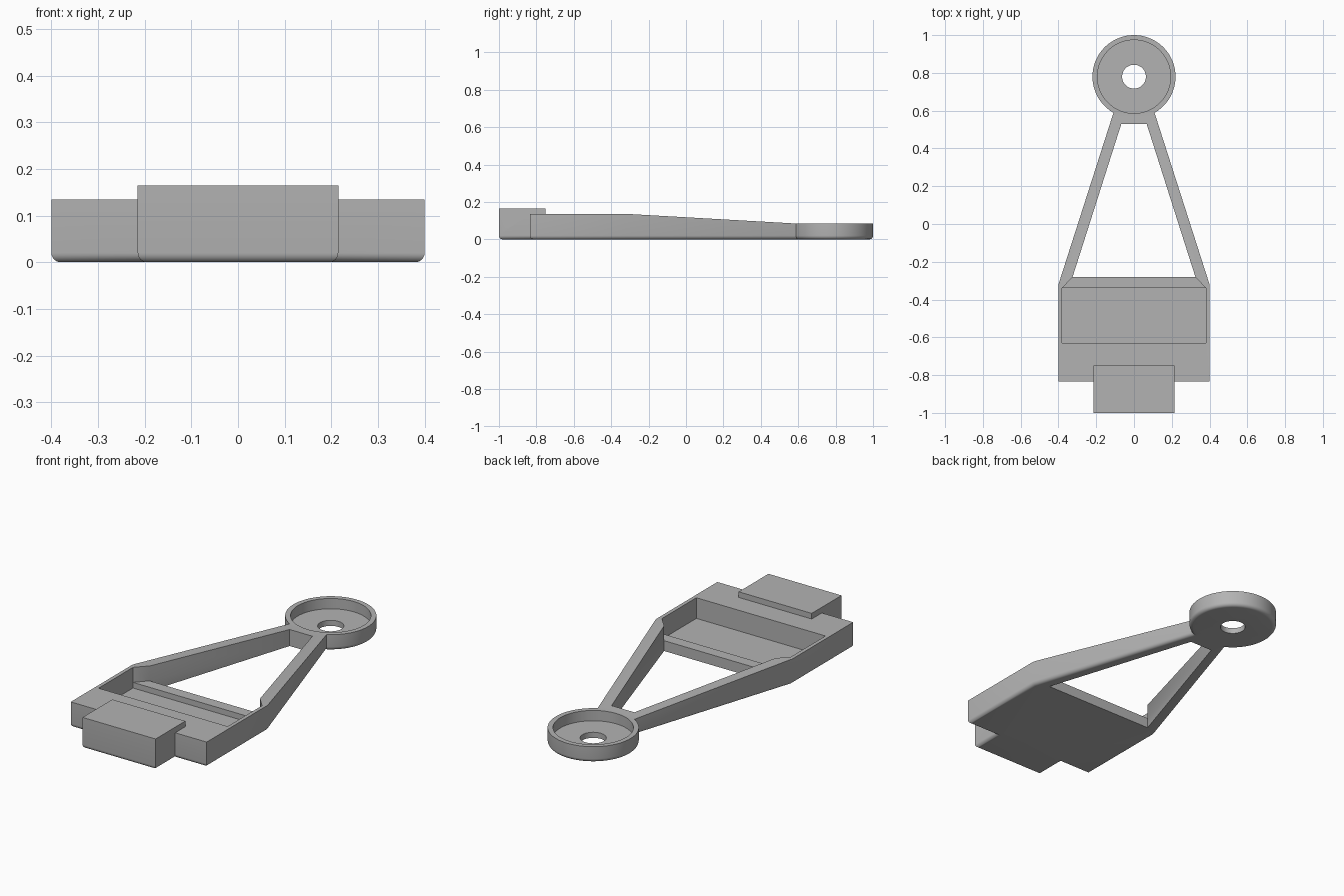
import bpy
import bmesh
import math
from mathutils import Matrix, Vector

cube = bpy.data.objects.get("Cube")
if cube:
    bpy.data.objects.remove(cube, do_unlink=True)

# One plain grey plastic
grey = bpy.data.materials.new("grey plastic")
grey.use_nodes = True
grey.diffuse_color = (0.45, 0.45, 0.45, 1)
grey.node_tree.nodes["Principled BSDF"].inputs["Base Color"].default_value = grey.diffuse_color

FILLET = 0.02
RING_Y = 0.78


def mirrored(half):
    """Close a right-hand outline with its mirror image."""
    return half + [(-x, y) for x, y in reversed(half)]


def circle(radius, y=0.0, x=0.0, sides=72):
    return [(x + radius * math.cos(i * math.tau / sides),
             y + radius * math.sin(i * math.tau / sides)) for i in range(sides)]


def prism(name, outline, low, high, fillet=0.0, turn=None):
    """Extrude an outline upward, optionally rounding its bottom rim."""
    bm = bmesh.new()
    base = bm.faces.new([bm.verts.new((x, y, low)) for x, y in outline])
    rim = list(base.edges)
    top = bmesh.ops.extrude_face_region(bm, geom=[base], use_keep_orig=True)["geom"]
    bmesh.ops.translate(bm, vec=Vector((0, 0, high - low)),
                        verts=[v for v in top if isinstance(v, bmesh.types.BMVert)])
    if fillet:
        bmesh.ops.bevel(bm, geom=rim, offset=fillet, segments=6, profile=0.5,
                        affect='EDGES', clamp_overlap=True)
    if turn:
        bm.transform(turn)
    bmesh.ops.recalc_face_normals(bm, faces=bm.faces[:])
    mesh = bpy.data.meshes.new(name)
    bm.to_mesh(mesh)
    bm.free()
    mesh.materials.append(grey)
    obj = bpy.data.objects.new(name, mesh)
    bpy.context.collection.objects.link(obj)
    return obj


def combine(target, other, operation):
    """Apply a boolean and discard the helper."""
    other.hide_render = True
    mod = target.modifiers.new(operation.lower(), 'BOOLEAN')
    mod.operation = operation
    mod.solver = 'EXACT'
    mod.object = other
    bpy.context.view_layer.objects.active = target
    bpy.ops.object.modifier_apply(modifier=mod.name)
    bpy.data.objects.remove(other, do_unlink=True)


# Base block with tapering arms, the round cup and the hinge block
frame = prism("bracket_frame",
              mirrored([(0.4, -0.835), (0.4, -0.32), (0.11, 0.585), (0.09, 0.65)]),
              0, 0.135, FILLET)
cup = prism("round_cup", circle(0.22, RING_Y), 0, 0.1, FILLET)
hinge = prism("hinge_block", mirrored([(0.215, -1.0), (0.215, -0.75)]), 0, 0.165, FILLET)
combine(frame, cup, 'UNION')
combine(frame, hinge, 'UNION')

# Sloping top: a side profile (y, z) swept across the width
across = Matrix(((0, 0, 1, 0), (1, 0, 0, 0), (0, 1, 0, 0), (0, 0, 0, 1)))
slope = [(-0.3, 0.135), (0.58, 0.085), (1.1, 0.085), (1.1, 0.3), (-0.3, 0.3)]

cutters = [
    prism("slope_cutter", slope, -0.6, 0.6, turn=across),
    # Triangular window between the arms
    prism("window_cutter", mirrored([(0.325, -0.28), (0.067, 0.53)]), -0.1, 0.3),
    # Tray with a low lip on the window side
    prism("tray_cutter", mirrored([(0.38, -0.63), (0.38, -0.34)]), 0.025, 0.3),
    prism("lip_cutter", mirrored([(0.38, -0.63), (0.38, -0.34), (0.325, -0.28),
                                  (0.318, -0.26)]), 0.055, 0.3),
    # Cup recess and its central hole
    prism("recess_cutter", circle(0.194, RING_Y), 0.03, 0.3),
    prism("hole_cutter", circle(0.063, RING_Y), -0.1, 0.3),
    # Pin hole through the hinge block
    prism("pin_cutter", circle(0.028, 0.102, -0.94, 32), -0.6, 0.6, turn=across),
]
for cutter in cutters:
    combine(frame, cutter, 'DIFFERENCE')

# Smooth the rounded rims and keep the corners crisp
bpy.ops.object.select_all(action='DESELECT')
frame.select_set(True)
bpy.context.view_layer.objects.active = frame
bpy.ops.object.shade_smooth_by_angle(angle=math.radians(30))
